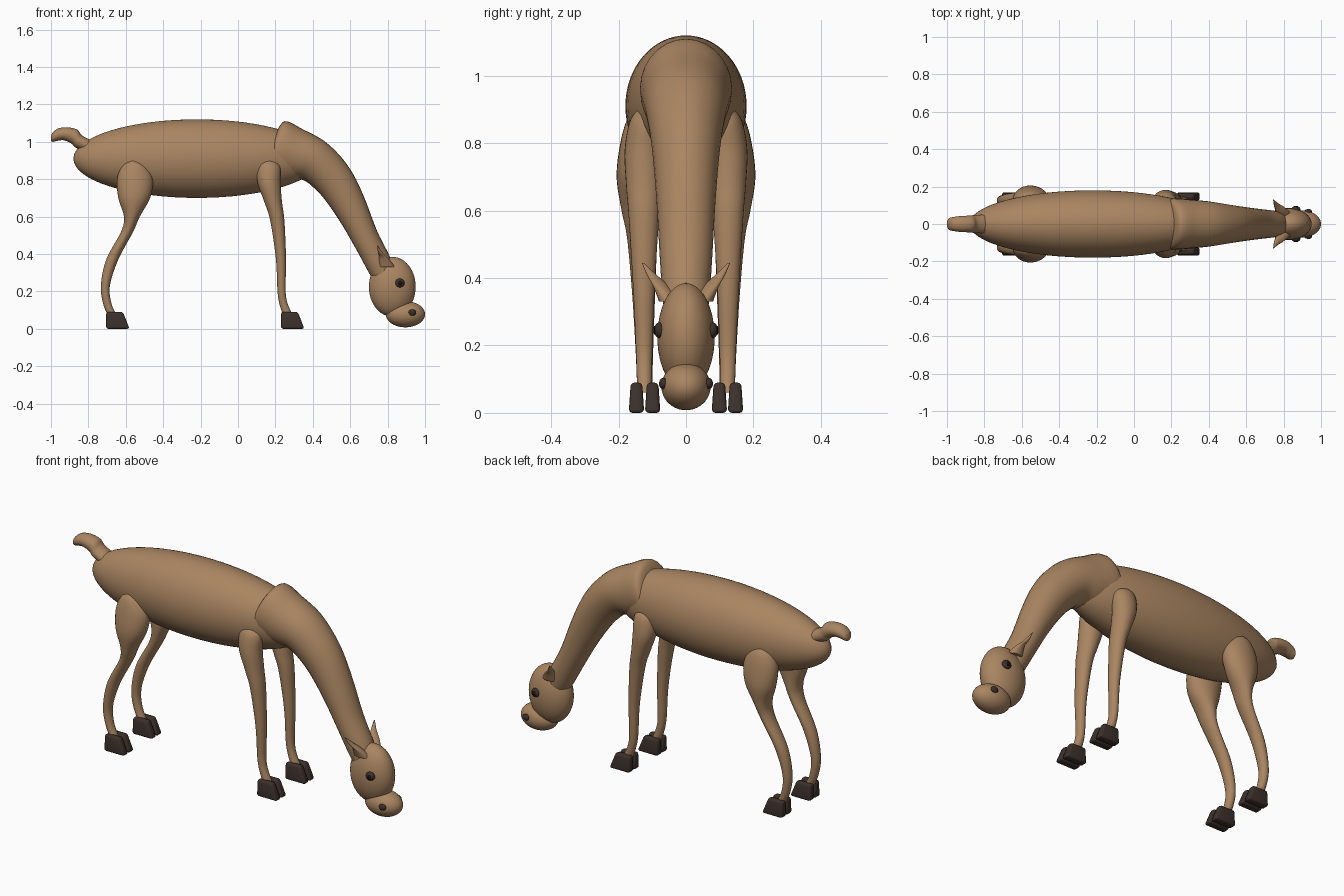
import bpy
import bmesh
from math import cos, sin, pi, radians
from mathutils import Vector

cube = bpy.data.objects.get("Cube")
if cube:
    bpy.data.objects.remove(cube, do_unlink=True)


def material(name, colour):
    mat = bpy.data.materials.new(name)
    mat.use_nodes = True
    mat.diffuse_color = (*colour, 1)
    mat.node_tree.nodes["Principled BSDF"].inputs["Base Color"].default_value = (*colour, 1)
    return mat


TAN = material("tan coat", (0.40, 0.235, 0.12))
DARK = material("dark hoof", (0.045, 0.03, 0.024))
BLACK = material("black pupil", (0.008, 0.007, 0.006))


def finish(bm, name, mat, angle=50):
    """Turn a bmesh into a shaded object with one colour."""
    bmesh.ops.recalc_face_normals(bm, faces=bm.faces[:])
    mesh = bpy.data.meshes.new(name)
    bm.to_mesh(mesh)
    bm.free()
    mesh.materials.append(mat)
    obj = bpy.data.objects.new(name, mesh)
    bpy.context.collection.objects.link(obj)
    bpy.ops.object.select_all(action="DESELECT")
    obj.select_set(True)
    bpy.context.view_layer.objects.active = obj
    bpy.ops.object.shade_smooth_by_angle(angle=radians(angle))
    return obj


def ellipsoid(name, mat, centre, radii, segments=48):
    bm = bmesh.new()
    bmesh.ops.create_uvsphere(bm, u_segments=segments, v_segments=segments // 2, radius=1)
    bmesh.ops.scale(bm, vec=radii, verts=bm.verts)
    bmesh.ops.translate(bm, vec=centre, verts=bm.verts)
    return finish(bm, name, mat)


def spline(p, q, r, s, t):
    return 0.5 * (2 * q + (r - p) * t + (2 * p - 5 * q + 4 * r - s) * t ** 2
                  + (3 * q - p - 3 * r + s) * t ** 3)


def loft(name, mat, rings, side=1, sides=28, steps=6):
    """Skin elliptical rings: upper edge x z, lower edge x z, y centre, half width."""
    padded = [rings[0], *rings, rings[-1]]
    fine = []
    for i in range(len(rings) - 1):
        for k in range(steps):
            fine.append([spline(*v, k / steps) for v in zip(*padded[i:i + 4])])
    fine.append(rings[-1])
    bm = bmesh.new()
    loops = []
    for ux, uz, lx, lz, y, w in fine:
        mid = Vector(((ux + lx) / 2, side * y, (uz + lz) / 2))
        up = Vector(((ux - lx) / 2, 0, (uz - lz) / 2))
        across = Vector((0, w, 0))
        loops.append([bm.verts.new(mid + up * cos(2 * pi * j / sides) + across * sin(2 * pi * j / sides))
                      for j in range(sides)])
    for a, b in zip(loops, loops[1:]):
        for j in range(sides):
            k = (j + 1) % sides
            bm.faces.new((a[j], a[k], b[k], b[j]))
    bm.faces.new(loops[0])
    bm.faces.new(loops[-1])
    return finish(bm, name, mat)


def limb(name, levels, side):
    """Leg made of level rings: z, back x, front x, y centre, half width."""
    loft(name, TAN, [(front, z, back, z, y, w) for z, back, front, y, w in levels], side)


def toe(name, x, y):
    """Wedge hoof with a sloping front."""
    bm = bmesh.new()
    bmesh.ops.create_cube(bm, size=1)
    for v in bm.verts:
        top, front = v.co.z > 0, v.co.x > 0
        v.co.x = x + (0.125 if front else 0)
        if top and front:
            v.co.x -= 0.035
        v.co.y = y + v.co.y * (0.034 if top else 0.046)
        v.co.z = 0.09 if top else 0
    bmesh.ops.bevel(bm, geom=bm.edges[:], offset=0.012, segments=3, affect="EDGES", profile=0.5)
    finish(bm, name, DARK)


# Trunk and head
ellipsoid("body", TAN, (-0.22, 0, 0.91), (0.66, 0.18, 0.21), 64)
ellipsoid("head", TAN, (0.825, 0, 0.225), (0.125, 0.085, 0.16))
ellipsoid("muzzle", TAN, (0.895, 0, 0.078), (0.105, 0.073, 0.07))

# Neck with a raised collar over the shoulders
loft("neck", TAN, [
    (0.20, 1.04, 0.14, 0.86, 0, 0.10),
    (0.25, 1.11, 0.16, 0.82, 0, 0.135),
    (0.35, 1.065, 0.27, 0.80, 0, 0.13),
    (0.46, 1.005, 0.35, 0.795, 0, 0.12),
    (0.55, 0.92, 0.42, 0.74, 0, 0.107),
    (0.62, 0.82, 0.48, 0.67, 0, 0.097),
    (0.68, 0.69, 0.56, 0.55, 0, 0.087),
    (0.745, 0.52, 0.64, 0.41, 0, 0.078),
    (0.81, 0.39, 0.70, 0.30, 0, 0.07),
    (0.84, 0.30, 0.74, 0.24, 0, 0.06),
])

# Upturned tail
loft("tail", TAN, [
    (-0.79, 1.01, -0.82, 0.95, 0, 0.05),
    (-0.835, 1.035, -0.87, 0.97, 0, 0.048),
    (-0.86, 1.065, -0.89, 0.99, 0, 0.045),
    (-0.91, 1.077, -0.93, 1.008, 0, 0.043),
    (-0.96, 1.072, -0.965, 1.005, 0, 0.038),
    (-0.99, 1.05, -0.99, 1.0, 0, 0.03),
    (-1.0, 1.03, -1.0, 1.005, 0, 0.012),
])

hind = [
    (0.90, -0.58, -0.54, 0.13, 0.02),
    (0.87, -0.62, -0.49, 0.125, 0.05),
    (0.80, -0.647, -0.455, 0.13, 0.065),
    (0.70, -0.64, -0.47, 0.14, 0.066),
    (0.60, -0.61, -0.525, 0.135, 0.056),
    (0.52, -0.625, -0.56, 0.13, 0.045),
    (0.37, -0.705, -0.64, 0.126, 0.035),
    (0.23, -0.733, -0.685, 0.124, 0.028),
    (0.13, -0.72, -0.675, 0.123, 0.024),
    (0.06, -0.69, -0.64, 0.123, 0.022),
]
fore = [
    (0.91, 0.13, 0.18, 0.11, 0.02),
    (0.87, 0.10, 0.225, 0.115, 0.05),
    (0.78, 0.105, 0.227, 0.125, 0.057),
    (0.68, 0.14, 0.235, 0.125, 0.053),
    (0.58, 0.172, 0.248, 0.125, 0.045),
    (0.37, 0.203, 0.257, 0.125, 0.032),
    (0.17, 0.214, 0.257, 0.124, 0.024),
    (0.06, 0.245, 0.30, 0.123, 0.022),
]
ear = [
    (0.84, 0.33, 0.75, 0.33, 0.045, 0.035),
    (0.81, 0.37, 0.755, 0.385, 0.076, 0.022),
    (0.775, 0.405, 0.748, 0.41, 0.10, 0.015),
    (0.748, 0.445, 0.744, 0.445, 0.128, 0.003),
]

# Paired parts
for label, s in (("left", 1), ("right", -1)):
    limb(label + "_hind_leg", hind, s)
    limb(label + "_front_leg", fore, s)
    for place, y in (("inner", 0.099), ("outer", 0.147)):
        toe(f"{label}_hind_{place}_toe", -0.705, s * y)
        toe(f"{label}_front_{place}_toe", 0.23, s * y)
    loft(label + "_ear", TAN, ear, s, 20)
    ellipsoid(label + "_eye", DARK, (0.865, s * 0.077, 0.245), (0.026, 0.018, 0.024), 24)
    ellipsoid(label + "_pupil", BLACK, (0.867, s * 0.093, 0.245), (0.012, 0.004, 0.013), 16)
    ellipsoid(label + "_nostril", DARK, (0.932, s * 0.067, 0.087), (0.021, 0.013, 0.017), 20)
